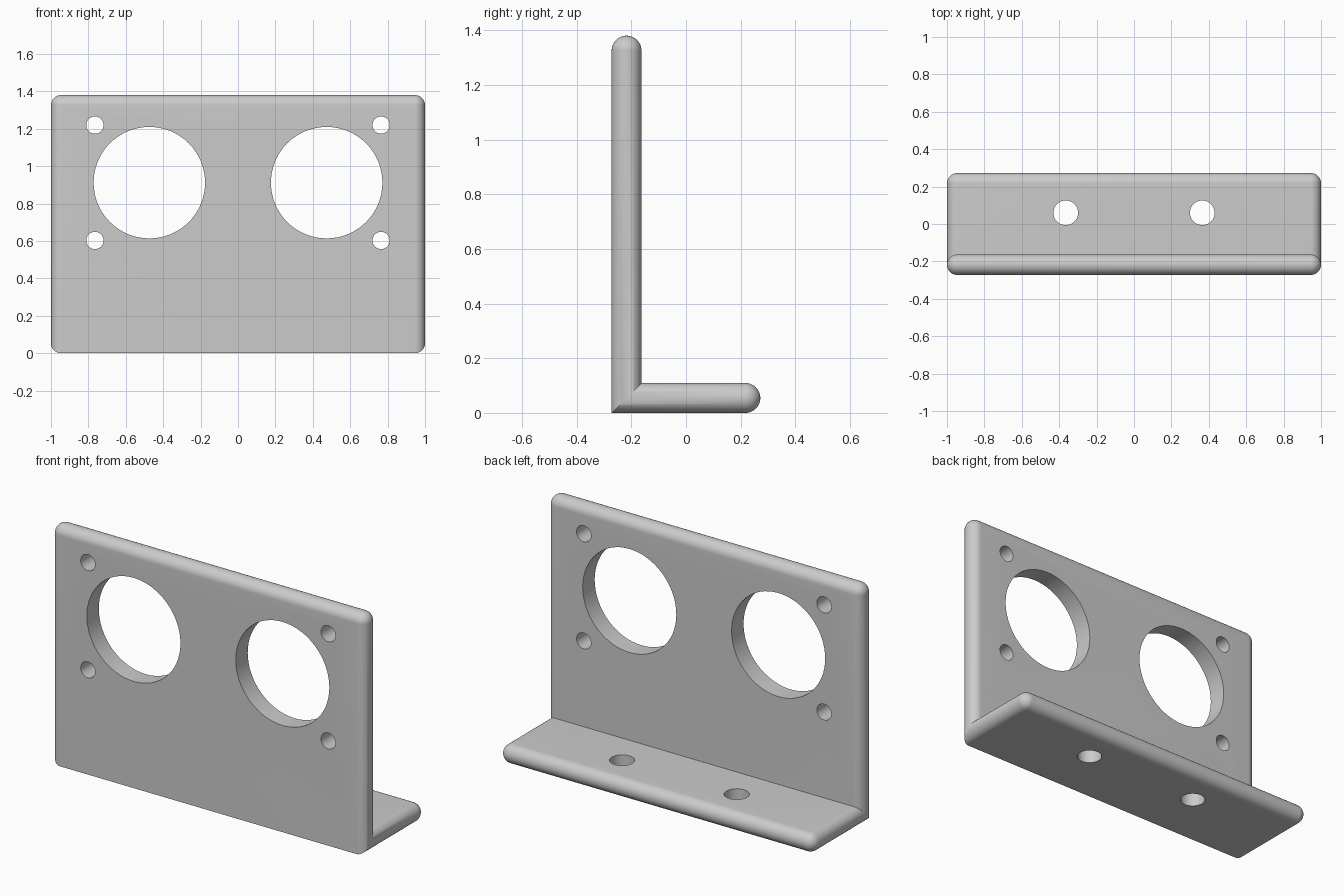
import bpy, bmesh
from math import sin, cos, pi, radians

cube = bpy.data.objects.get("Cube")
if cube:
    bpy.data.objects.remove(cube, do_unlink=True)

R = 0.0545                # half the plate thickness and the edge radius
HALF, DEPTH, HEIGHT = 1.0, 0.272, 1.38
Y0, Z0 = R - DEPTH, R     # corner of the midline of the angle
STEPS = 12

grey = bpy.data.materials.new("light grey")
grey.use_nodes = True
colour = (0.6, 0.6, 0.6, 1)
grey.diffuse_color = colour
grey.node_tree.nodes["Principled BSDF"].inputs["Base Color"].default_value = colour


def section(x, h):
    """L profile of half thickness h, with round tips and a sharp bend."""
    pts = [(Y0 - h, Z0 - h)]
    for i in range(2 * STEPS + 1):      # round tip of the foot
        a = -pi / 2 + pi * i / (2 * STEPS)
        pts.append((DEPTH - R + h * cos(a), Z0 + h * sin(a)))
    pts.append((Y0 + h, Z0 + h))
    for i in range(2 * STEPS + 1):      # round top of the upright
        a = pi * i / (2 * STEPS)
        pts.append((Y0 + h * cos(a), HEIGHT - R + h * sin(a)))
    return [(x, y, z) for y, z in pts]


# Bracket: sections that shrink to the midline at both ends
angles = [pi / 2 * i / STEPS for i in range(STEPS + 1)]
stations = [(HALF - R + R * sin(a), R * cos(a)) for a in angles]
stations = [(-x, h) for x, h in reversed(stations)] + stations
bm = bmesh.new()
rings = [[bm.verts.new(p) for p in section(x, h)] for x, h in stations]
for a, b in zip(rings, rings[1:]):
    for i in range(len(a)):
        j = (i + 1) % len(a)
        bm.faces.new((a[i], a[j], b[j], b[i]))
bmesh.ops.remove_doubles(bm, verts=bm.verts, dist=0.0001)
bmesh.ops.recalc_face_normals(bm, faces=bm.faces)
mesh = bpy.data.meshes.new("angle_bracket")
bm.to_mesh(mesh)
bm.free()
bracket = bpy.data.objects.new("angle_bracket", mesh)
bpy.context.collection.objects.link(bracket)
mesh.materials.append(grey)


def drill(name, radius, x, y, z, upright):
    """Cut a round hole through one plate."""
    bpy.ops.mesh.primitive_cylinder_add(
        vertices=64, radius=radius, depth=0.2, location=(x, y, z),
        rotation=(pi / 2 if upright else 0, 0, 0))
    cutter = bpy.context.object
    cutter.name = name
    cutter.hide_render = True
    cutter.data.materials.append(grey)
    mod = bracket.modifiers.new(name, 'BOOLEAN')
    mod.operation = 'DIFFERENCE'
    mod.solver = 'EXACT'
    mod.object = cutter
    bpy.context.view_layer.objects.active = bracket
    bpy.ops.object.modifier_apply(modifier=name)
    bpy.data.objects.remove(cutter, do_unlink=True)


# Mirrored holes: large openings, small screw holes, foot holes
for side in (-1, 1):
    drill("opening_cutter", 0.298, side * 0.474, Y0, 0.912, True)
    for z in (0.603, 1.22):
        drill("screw_cutter", 0.046, side * 0.765, Y0, z, True)
    drill("foot_cutter", 0.066, side * 0.365, 0.06, Z0, False)

bpy.ops.object.select_all(action='DESELECT')
bracket.select_set(True)
bpy.context.view_layer.objects.active = bracket
bpy.ops.object.shade_smooth_by_angle(angle=radians(30))
